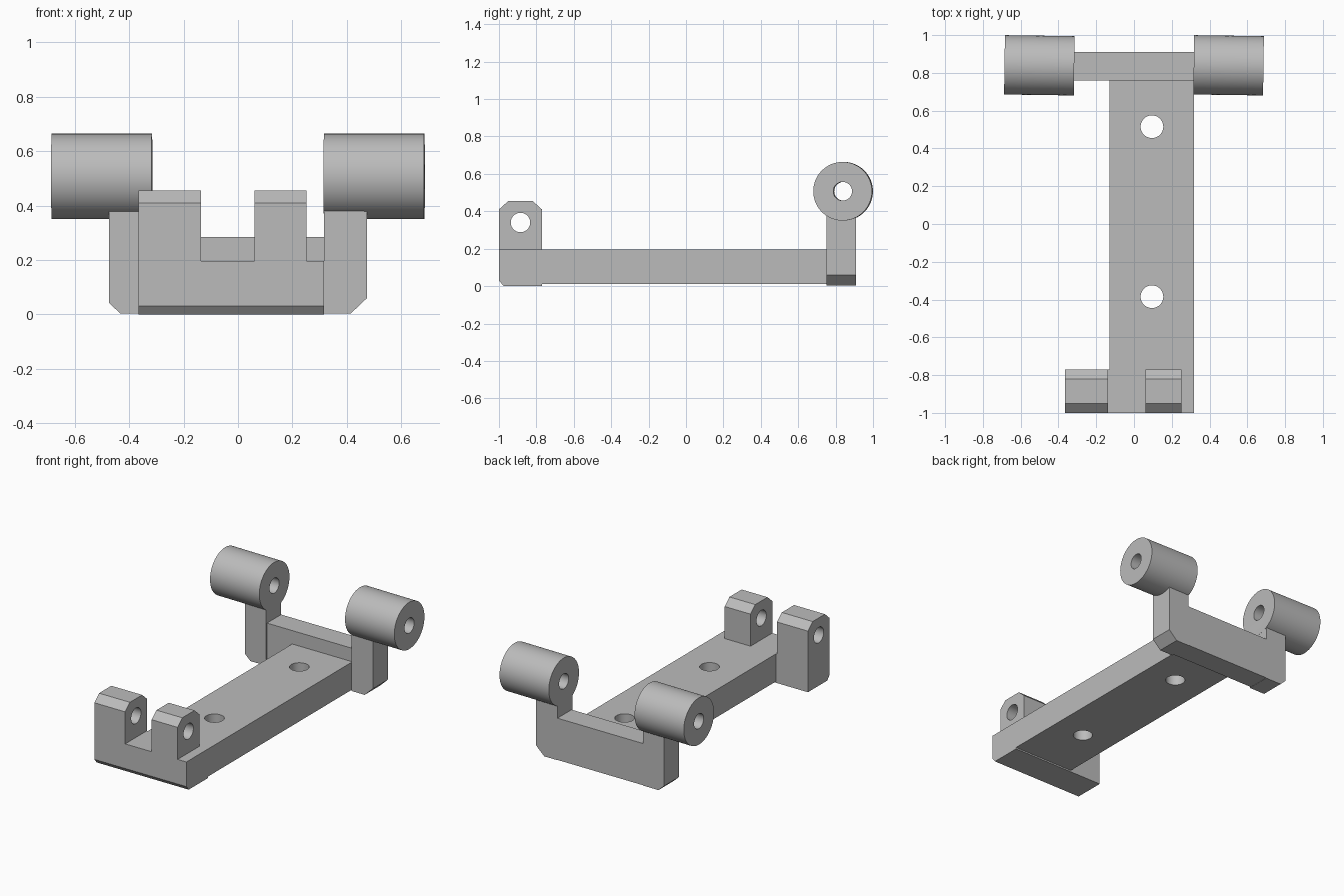
import bpy, bmesh, math
from mathutils import Matrix, Vector

cube = bpy.data.objects.get("Cube")
if cube:
    bpy.data.objects.remove(cube, do_unlink=True)

GREY = (0.5, 0.5, 0.5, 1)
mat = bpy.data.materials.new("plain grey")
mat.use_nodes = True
mat.diffuse_color = GREY
mat.node_tree.nodes["Principled BSDF"].inputs["Base Color"].default_value = GREY


def add_object(name, bm):
    bmesh.ops.recalc_face_normals(bm, faces=bm.faces[:])
    mesh = bpy.data.meshes.new(name)
    bm.to_mesh(mesh)
    bm.free()
    mesh.materials.append(mat)
    obj = bpy.data.objects.new(name, mesh)
    bpy.context.collection.objects.link(obj)
    return obj


def prism(name, profile, axis, start, end):
    """Extrude a profile along x (points are y, z) or y (points are x, z)."""
    bm = bmesh.new()
    if axis == "x":
        points = [(start, a, b) for a, b in profile]
        step = Vector((end - start, 0, 0))
    else:
        points = [(a, start, b) for a, b in profile]
        step = Vector((0, end - start, 0))
    face = bm.faces.new([bm.verts.new(p) for p in points])
    grown = bmesh.ops.extrude_face_region(bm, geom=[face])["geom"]
    verts = [g for g in grown if isinstance(g, bmesh.types.BMVert)]
    bmesh.ops.translate(bm, verts=verts, vec=step)
    return add_object(name, bm)


def box(name, x, y, z):
    return prism(name, [(y[0], z[0]), (y[1], z[0]), (y[1], z[1]), (y[0], z[1])],
                 "x", *x)


def cylinder(name, centre, radius, length, rotation):
    bm = bmesh.new()
    bmesh.ops.create_cone(bm, cap_ends=True, segments=64, radius1=radius,
                          radius2=radius, depth=length,
                          matrix=Matrix.Translation(centre) @ rotation)
    return add_object(name, bm)


def combine(obj, other, operation):
    """Apply a boolean and discard the second solid."""
    other.hide_render = True
    mod = obj.modifiers.new("boolean", "BOOLEAN")
    mod.operation, mod.object, mod.solver = operation, other, "EXACT"
    bpy.ops.object.select_all(action="DESELECT")
    bpy.context.view_layer.objects.active = obj
    obj.select_set(True)
    bpy.ops.object.modifier_apply(modifier=mod.name)
    bpy.data.objects.remove(other, do_unlink=True)


def smooth(obj):
    bpy.ops.object.select_all(action="DESELECT")
    bpy.context.view_layer.objects.active = obj
    obj.select_set(True)
    bpy.ops.object.shade_smooth_by_angle(angle=math.radians(30))


UPRIGHT = Matrix.Identity(4)
ALONG_X = Matrix.Rotation(math.pi / 2, 4, "Y")
TILTED = Matrix.Rotation(math.radians(-0.8), 4, "Z") @ ALONG_X
BAR_TOP = 0.195

# Long base bar with two vertical screw holes
bar = box("base_bar", (-0.13, 0.317), (-0.77, 0.76), (0.01, BAR_TOP))
for y in (0.515, -0.385):
    combine(bar, cylinder("cutter", (0.095, y, 0.1), 0.06, 0.6, UPRIGHT),
            "DIFFERENCE")
smooth(bar)

# Front foot with a small bevel on its lower front edge
prism("front_foot", [(-0.975, 0), (-0.77, 0), (-0.77, BAR_TOP),
                     (-1, BAR_TOP), (-1, 0.03)], "x", -0.137, 0.317)

# Front lugs with bevelled tops and a pin hole
lug_top = [(-0.77, 0.41), (-0.82, 0.455), (-0.95, 0.455), (-1, 0.41)]
lugs = [
    prism("right_lug", [(-0.975, 0), (-0.77, 0)] + lug_top + [(-1, 0.03)],
          "x", -0.366, -0.137),
    prism("left_lug", [(-1, BAR_TOP), (-0.77, BAR_TOP)] + lug_top,
          "x", 0.06, 0.252),
]
for lug in lugs:
    combine(lug, cylinder("cutter", (0, -0.885, 0.34), 0.052, 2, ALONG_X),
            "DIFFERENCE")
    smooth(lug)

# Rear cross bar
box("cross_bar", (-0.317, 0.317), (0.76, 0.91), (0.005, 0.285))

# Rear posts carrying the horizontal bushings
for side, label, bevel in ((-1, "right", 0.042), (1, "left", 0.06)):
    inner, outer = side * 0.317, side * 0.475
    post = prism(label + "_post_and_bushing",
                 [(inner, 0.003), (outer - side * bevel, 0.003),
                  (outer, bevel), (outer, 0.44), (inner, 0.44)],
                 "y", 0.75, 0.91)
    centre = (side * 0.501, 0.84, 0.507)
    combine(post, cylinder("bushing", centre, 0.157, 0.369, TILTED), "UNION")
    combine(post, cylinder("cutter", centre, 0.05, 0.8, TILTED), "DIFFERENCE")
    smooth(post)
